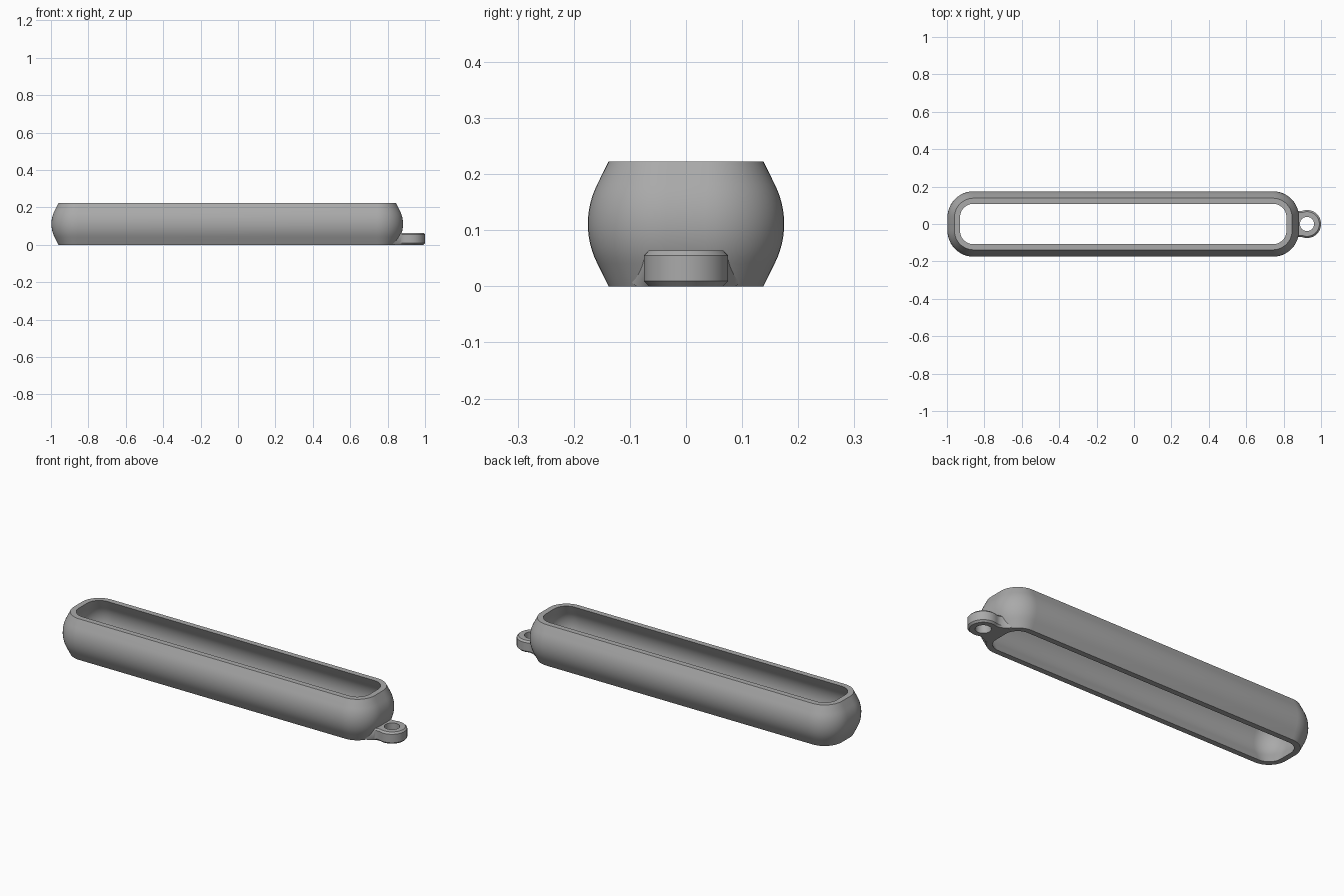
import bpy, bmesh, math
from mathutils import Vector

old = bpy.data.objects.get("Cube")
if old:
    bpy.data.objects.remove(old)

grey = bpy.data.materials.new("plain grey")
grey.use_nodes = True
colour = (0.4, 0.4, 0.4, 1)
grey.diffuse_color = colour
grey.node_tree.nodes["Principled BSDF"].inputs["Base Color"].default_value = colour


def skin_loops(name, loops, angle):
    """Join a closed series of equal closed loops into a solid ring."""
    bm = bmesh.new()
    rings = [[bm.verts.new(p) for p in loop] for loop in loops]
    n = len(rings[0])
    for k, a in enumerate(rings):
        b = rings[(k + 1) % len(rings)]
        for i in range(n):
            j = (i + 1) % n
            bm.faces.new((a[i], a[j], b[j], b[i]))
    bmesh.ops.recalc_face_normals(bm, faces=bm.faces)
    mesh = bpy.data.meshes.new(name)
    bm.to_mesh(mesh)
    bm.free()
    mesh.materials.append(grey)
    obj = bpy.data.objects.new(name, mesh)
    bpy.context.collection.objects.link(obj)
    bpy.ops.object.select_all(action="DESELECT")
    obj.select_set(True)
    bpy.context.view_layer.objects.active = obj
    bpy.ops.object.shade_smooth_by_angle(angle=math.radians(angle))
    return obj


# Bulging open sleeve: a wall section swept round a rounded rectangle
CENTRE_X, HALF_X, HALF_Y, HEIGHT = -0.0575, 0.80, 0.035, 0.2225
STEPS = 12


def rounded_loop(radius, z):
    points = []
    for q, (sx, sy) in enumerate(((1, 1), (-1, 1), (-1, -1), (1, -1))):
        for i in range(STEPS + 1):
            a = math.pi / 2 * (q + i / STEPS)
            points.append((CENTRE_X + sx * HALF_X + radius * math.cos(a),
                           sy * HALF_Y + radius * math.sin(a), z))
    return points


def bulge(widest, bend, lean, foot):
    """Wall section: straight feet joined by an arc, bottom to top."""
    mid = HEIGHT / 2
    arc = []
    for i in range(13):
        a = math.radians(lean) * (i / 6 - 1)
        arc.append((widest - bend * (1 - math.cos(a)), mid + bend * math.sin(a)))
    return [(foot, 0)] + arc + [(foot, HEIGHT)]


outer = bulge(0.14, 0.156, 27, 0.103)
inner = bulge(0.112, 0.13, 30, 0.073)
section = outer + inner[::-1]
skin_loops("sleeve_body", [rounded_loop(r, z) for r, z in section], 35)

# Flared hanging loop at the end
eye = Vector((0.925, 0, 0))
RADIUS, HOLE, TOP, CHAMFER = 0.075, 0.038, 0.064, 0.009
flare_start, flare_bend = Vector((0.825, 0.1, 0)), Vector((0.868, 0.062, 0))
arc = [eye + RADIUS * Vector((math.cos(a), math.sin(a), 0))
       for a in (math.radians(110) * i / 16 for i in range(17))]
side = list(arc)
for i in range(1, 9):
    t = i / 8
    side.append(arc[-1] * (1 - t) ** 2 + flare_bend * 2 * t * (1 - t) + flare_start * t * t)
side += [Vector((0.825, 0.1 * (1 - i / 5), 0)) for i in range(1, 6)]
mirrored = [Vector((p.x, -p.y, 0)) for p in side[-2:0:-1]]
outline = side + mirrored


def tab_loop(inset, z):
    scale = 1 - inset / RADIUS
    return [eye + (p - eye) * scale + Vector((0, 0, z)) for p in outline]


def hole_loop(z):
    return [eye + (p - eye).normalized() * HOLE + Vector((0, 0, z)) for p in outline]


skin_loops("hanging_loop", [
    tab_loop(CHAMFER, 0), tab_loop(0, CHAMFER), tab_loop(0, TOP - CHAMFER),
    tab_loop(CHAMFER, TOP), hole_loop(TOP), hole_loop(0)], 30)
